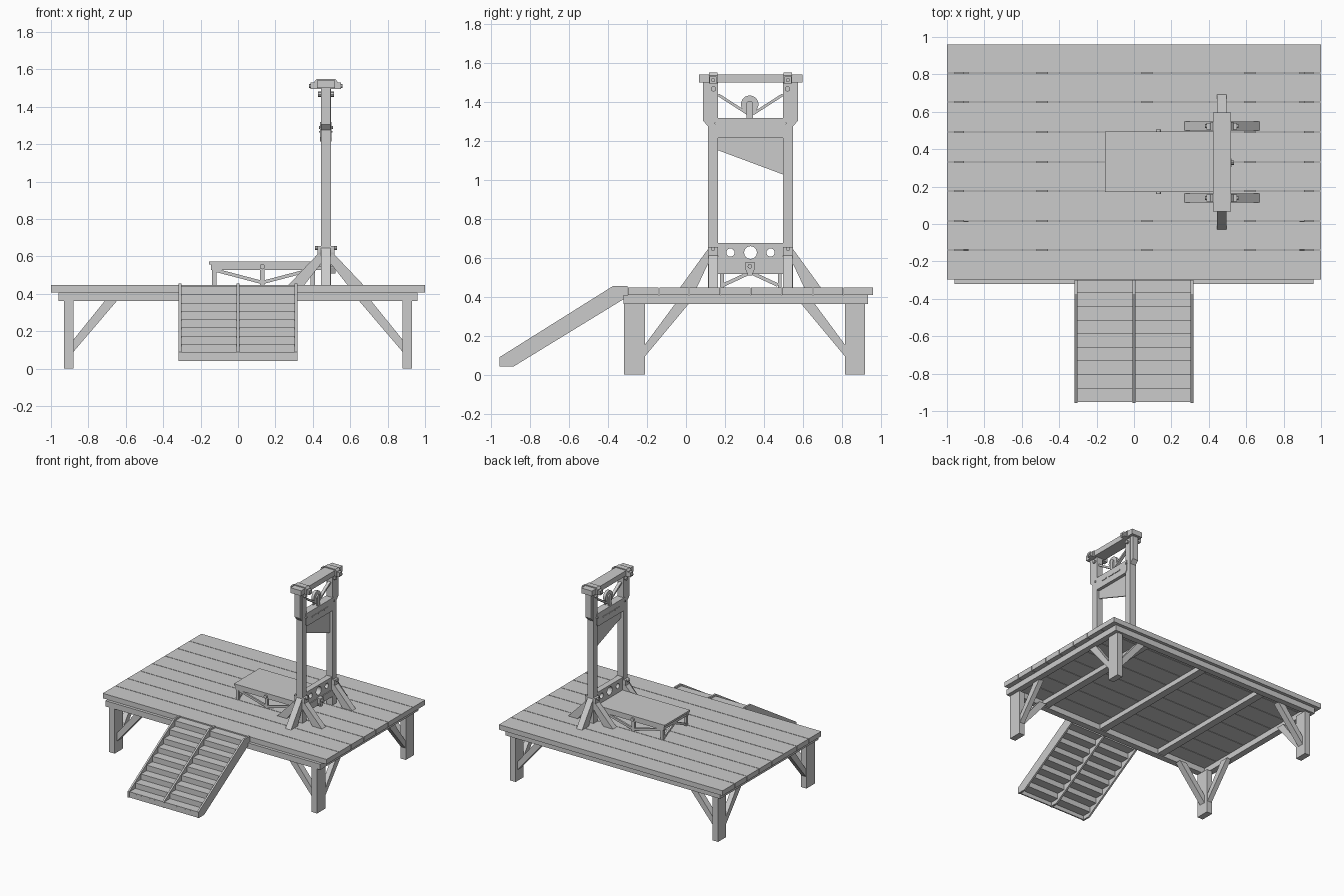
import bpy, bmesh, math
from mathutils import Vector, Matrix

if "Cube" in bpy.data.objects:
    bpy.data.objects.remove(bpy.data.objects["Cube"])


def finish(name, bm):
    bmesh.ops.recalc_face_normals(bm, faces=bm.faces)
    me = bpy.data.meshes.new(name)
    bm.to_mesh(me)
    bm.free()
    ob = bpy.data.objects.new(name, me)
    bpy.context.collection.objects.link(ob)
    return ob


def prism(name, axis, pts, a, b):
    """Extrude a 2D outline along axis from a to b."""
    place = {'x': lambda u, v, w: (w, u, v), 'y': lambda u, v, w: (u, w, v),
             'z': lambda u, v, w: (u, v, w)}[axis]
    bm = bmesh.new()
    lo = [bm.verts.new(place(u, v, a)) for u, v in pts]
    hi = [bm.verts.new(place(u, v, b)) for u, v in pts]
    bm.faces.new(lo)
    bm.faces.new(hi)
    n = len(pts)
    for i in range(n):
        bm.faces.new((lo[i], lo[(i + 1) % n], hi[(i + 1) % n], hi[i]))
    return finish(name, bm)


def box(name, x0, x1, y0, y1, z0, z1):
    return prism(name, 'z', [(x0, y0), (x1, y0), (x1, y1), (x0, y1)], z0, z1)


def disc(name, axis, centre, r, length, sides=12):
    bm = bmesh.new()
    rot = Matrix.Rotation(math.pi / 2, 4, 'Y' if axis == 'x' else 'X')
    bmesh.ops.create_cone(bm, cap_ends=True, segments=sides, radius1=r, radius2=r, depth=length,
                          matrix=Matrix.Translation(centre) @ rot)
    ob = finish(name, bm)
    for p in ob.data.polygons:
        p.use_smooth = len(p.vertices) == 4
    ob.data.set_sharp_from_angle(angle=math.radians(40))
    return ob


def strut(name, axis, p, q, width, a, b):
    """Square-ended bar from p to q in the plane across axis."""
    p, q = Vector(p), Vector(q)
    d = (q - p).normalized() * width / 2
    n = Vector((-d.y, d.x))
    return prism(name, axis, [p + n, q + n, q - n, p - n], a, b)


# Deck planks
edges = [-0.30, -0.139, 0.016, 0.176, 0.332, 0.492, 0.652, 0.807, 0.963]
for y0, y1 in zip(edges, edges[1:]):
    box("deck_plank", -1, 1, y0 + 0.002, y1 - 0.002, 0.408, 0.448)

# Deck frame and joists
for y in (-0.322, 0.885):
    box("frame_long_beam", -0.96, 0.96, y, y + 0.05, 0.362, 0.408)
for x in (-0.96, 0.91):
    box("frame_end_beam", x, x + 0.05, -0.272, 0.885, 0.362, 0.408)
for x in (-0.49, 0.07, 0.62):
    box("joist", x - 0.03, x + 0.03, -0.272, 0.885, 0.37, 0.408)

# Deck legs with two braces each
for sx in (-1, 1):
    x0, x1 = sorted((sx * 0.93, sx * 0.88))
    for y0, y1, sy in ((-0.318, -0.21, 1), (0.815, 0.918, -1)):
        box("deck_leg", x0, x1, y0, y1, 0, 0.362)
        ym = (y0 + y1) / 2
        prism("leg_brace_side", 'y', [(sx * 0.88, 0.09), (sx * 0.88, 0.155), (sx * 0.71, 0.365),
                                      (sx * 0.645, 0.365)], ym - 0.025, ym + 0.025)
        yi = y1 if sy > 0 else y0
        prism("leg_brace_cross", 'x', [(yi, 0.095), (yi, 0.155), (yi + sy * 0.155, 0.365),
                                       (yi + sy * 0.225, 0.365)], x0 + 0.005, x1 - 0.005)

# Stair stringers, treads and risers
side = [(-0.30, 0.455), (-0.375, 0.455), (-0.957, 0.09), (-0.957, 0.042), (-0.885, 0.042), (-0.30, 0.40)]
for x in (-0.31, 0, 0.31):
    prism("stair_stringer", 'x', side, x - 0.007, x + 0.007)
box("stair_landing", -0.31, 0.31, -0.37, -0.30, 0.425, 0.44)
for i in range(8):
    y, z = -0.37 - 0.0727 * i, 0.44 - 0.044 * (i + 1)
    box("stair_tread", -0.305, 0.305, y - 0.0727, y + 0.01, z - 0.014, z)
    box("stair_riser", -0.305, 0.305, y - 0.0, y + 0.01, z, z + 0.03)
box("stair_bottom_riser", -0.305, 0.305, -0.952, -0.942, 0.042, 0.08)

# Upright posts, feet braces and head brackets
CX, CY, Z0 = 0.47, 0.331, 0.448
for s in (-1, 1):
    inner, outer = CY + s * 0.166, CY + s * 0.218
    y0, y1 = sorted((inner, outer))
    ym = (y0 + y1) / 2
    box("post", CX - 0.027, CX + 0.027, y0, y1, Z0, 1.51)
    prism("side_foot_brace", 'x', [(outer, 0.645), (outer, 0.57), (CY + s * 0.275, Z0),
                                   (CY + s * 0.361, Z0)], CX - 0.025, CX + 0.025)
    for t in (-1, 1):
        prism("foot_brace", 'y', [(CX + t * 0.027, 0.63), (CX + t * 0.027, 0.56), (CX + t * 0.115, Z0),
                                  (CX + t * 0.20, Z0)], ym - 0.024, ym + 0.024)
        # Tapered strap and bolts on the post face
        x0, x1 = sorted((CX + t * 0.027, CX + t * 0.045))
        prism("post_strap", 'x', [(y0, 0.655), (y1, 0.655), (y1, 0.62), (ym + 0.012, 0.545),
                                  (ym - 0.012, 0.545), (y0, 0.62)], x0, x1)
        disc("strap_bolt", 'x', (CX + t * 0.048, ym, 0.645), 0.011, 0.02, 8)
        disc("head_bolt", 'x', (CX + t * 0.032, ym + s * -0.002, 1.467), 0.014, 0.02, 8)
        box("cap_bolt_plate", CX + t * 0.07 - 0.012, CX + t * 0.07 + 0.012, ym - 0.018, ym + 0.018, 1.495, 1.53)
        disc("cap_bolt", 'x', (CX + t * 0.08, ym, 1.512), 0.011, 0.02, 8)
        disc("carriage_bolt", 'x', (CX + t * 0.032, ym - s * 0.015, 1.29), 0.008, 0.012, 8)
    prism("head_bracket", 'x', [(outer, 1.50), (outer + s * 0.027, 1.50), (outer + s * 0.027, 1.305),
                                (outer, 1.275)], CX - 0.025, CX + 0.025)
    # Beam caps with chamfered top
    prism("beam_cap", 'y', [(CX - 0.062, 1.495), (CX + 0.062, 1.495), (CX + 0.062, 1.535),
                            (CX + 0.048, 1.55), (CX - 0.048, 1.55), (CX - 0.062, 1.535)], y0 + 0.004, y1 - 0.004)
    # Slanted bars holding the pulley
    strut("pulley_bar", 'x', (inner, 1.437), (CY + s * 0.012, 1.338), 0.014, CX - 0.012, CX + 0.012)

# Top beam
box("top_beam", CX - 0.048, CX + 0.048, 0.067, 0.597, 1.50, 1.542)

# Pulley
disc("pulley_wheel", 'x', (CX, CY - 0.004, 1.388), 0.045, 0.022, 24)
for t in (-1, 1):
    disc("pulley_hub", 'x', (CX + t * 0.016, CY - 0.004, 1.388), 0.018, 0.014, 12)
    box("pulley_strap", CX + t * 0.018 - 0.005, CX + t * 0.018 + 0.005, CY - 0.02, CY + 0.012, 1.318, 1.388)

# Blade carriage and angled blade
prism("blade_carriage", 'x', [(0.15, 1.318), (0.512, 1.318), (0.512, 1.235), (0.497, 1.215),
                              (0.165, 1.215), (0.15, 1.235)], CX - 0.031, CX + 0.031)
for t in (-1, 1):
    for y in (0.255, 0.331, 0.407):
        box("carriage_slat", CX + t * 0.031 - 0.005, CX + t * 0.031 + 0.005, y - 0.028, y + 0.028, 1.262, 1.272)
prism("blade", 'x', [(0.164, 1.22), (0.497, 1.22), (0.497, 1.028), (0.164, 1.152)], CX - 0.005, CX + 0.005)

# Neck stock with three round holes
stock = box("neck_stock", CX - 0.02, CX + 0.02, 0.165, 0.497, 0.572, 0.672)
for y, r in ((CY - 0.103, 0.021), (CY, 0.033), (CY + 0.103, 0.021)):
    cutter = disc("hole_cutter", 'x', (CX, y, 0.627), r, 0.2, 16)
    cutter.hide_render = True
    cutter.hide_viewport = True
    mod = stock.modifiers.new("hole", 'BOOLEAN')
    mod.operation = 'DIFFERENCE'
    mod.object = cutter
baked = bpy.data.meshes.new_from_object(stock.evaluated_get(bpy.context.evaluated_depsgraph_get()))
stock.modifiers.clear()
stock.data = baked
for ob in [o for o in bpy.data.objects if o.name.startswith("hole_cutter")]:
    bpy.data.objects.remove(ob)
box("stock_lower_rail", CX - 0.027, CX + 0.027, 0.165, 0.497, 0.518, 0.572)
box("stock_top_rail", CX - 0.024, CX + 0.024, 0.165, 0.497, 0.664, 0.677)
prism("stock_latch", 'x', [(CY - 0.025, 0.578), (CY + 0.02, 0.578), (CY + 0.02, 0.54), (CY + 0.008, 0.51),
                           (CY - 0.013, 0.51), (CY - 0.025, 0.54)], CX + 0.02, CX + 0.05)
disc("latch_bolt", 'x', (CX + 0.055, CY - 0.003, 0.556), 0.012, 0.02, 8)

# Bench: top, rails, legs and braces
box("bench_top", -0.155, 0.445, 0.17, 0.495, 0.558, 0.573)
for y in (0.174, 0.471):
    box("bench_rail", -0.145, 0.445, y, y + 0.02, 0.528, 0.558)
    for x in (-0.128, 0.13, 0.40):
        box("bench_leg", x - 0.012, x + 0.012, y, y + 0.02, Z0, 0.53)
    for s in (-1, 1):
        strut("bench_brace", 'y', (0.13 + s * 0.005, 0.462), (0.13 + s * 0.245, 0.525), 0.018, y + 0.003, y + 0.017)
    disc("bench_bolt", 'y', (0.13, 0.168 if y < CY else 0.497, 0.545), 0.014, 0.014, 10)
for x in (-0.14, 0.39):
    box("bench_end_rail", x, x + 0.02, 0.174, 0.491, 0.528, 0.558)
    for s in (-1, 1):
        strut("bench_end_brace", 'x', (CY, 0.525), (CY + s * 0.14, 0.46), 0.018, x + 0.003, x + 0.017)
